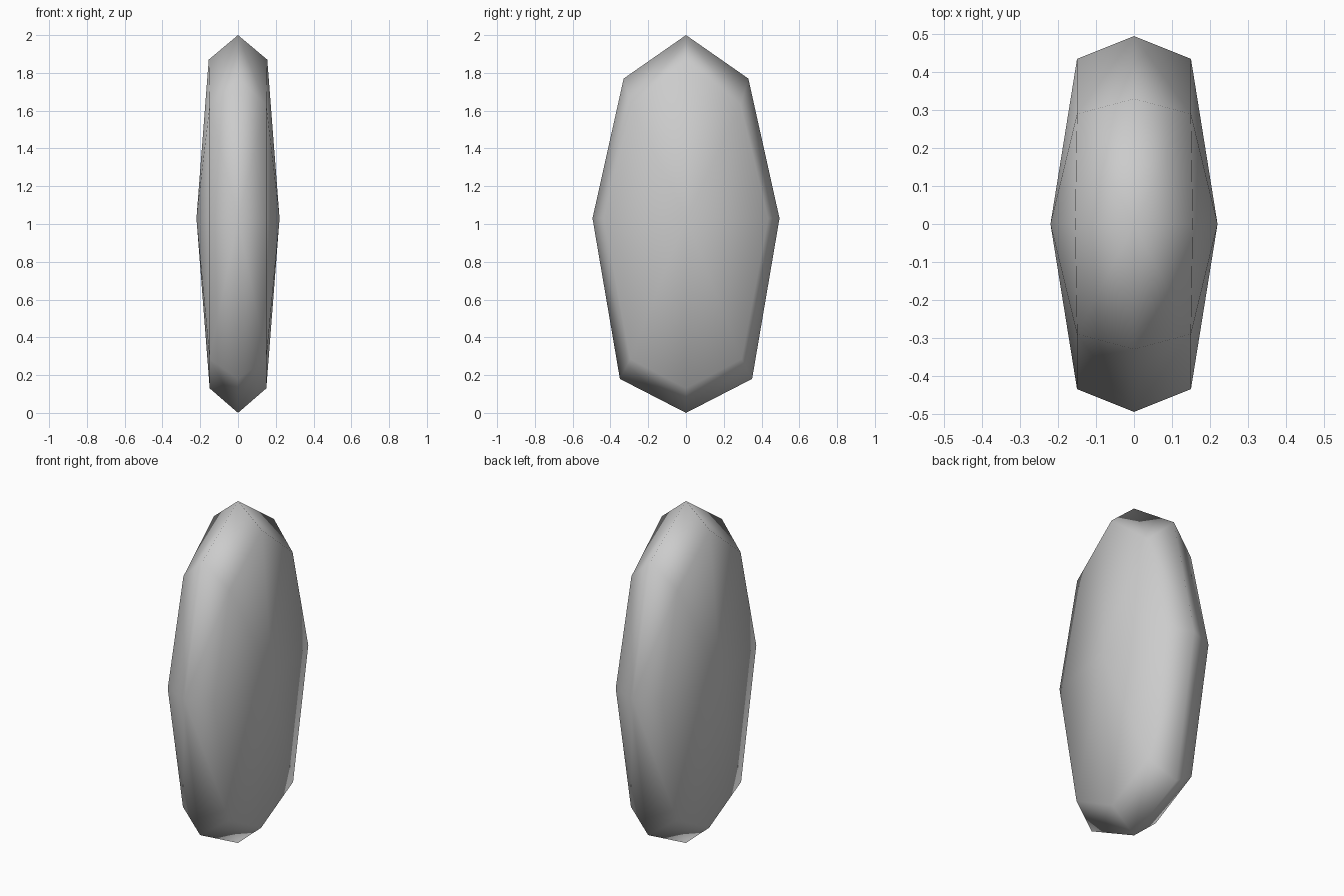
import bpy
import bmesh
from itertools import permutations, product

# Remove the default cube
default_cube = bpy.data.objects.get("Cube")
if default_cube:
    bpy.data.objects.remove(default_cube, do_unlink=True)

# Half widths and heights of the stone for each kind of point:
# (side in x, side in y, level in z) -> (x, y, z)
SHAPE = {
    (0, 0, 1): (0, 0, 2.0),
    (1, 0, 1): (0.155, 0, 1.87),
    (0, 1, 1): (0, 0.33, 1.77),
    (1, 1, 1): (0.15, 0.29, 1.63),
    (1, 0, 0): (0.22, 0, 1.03),
    (0, 1, 0): (0, 0.495, 1.03),
    (1, 1, 0): (0.15, 0.435, 1.03),
    (1, 1, -1): (0.15, 0.295, 0.285),
    (0, 1, -1): (0, 0.35, 0.18),
    (1, 0, -1): (0.15, 0, 0.13),
    (0, 0, -1): (0, 0, 0),
}


def place(key):
    """Mirror a shape point into the octant given by the signs of the key."""
    sx, sy, sz = key
    x, y, z = SHAPE[abs(sx), abs(sy), sz]
    return (sx * x, sy * y, z)


# Stone body: one vertex per sign combination
bm = bmesh.new()
verts = {key: bm.verts.new(place(key))
         for key in product((-1, 0, 1), repeat=3) if any(key)}

# Six triangles per octant: side centre, edge middle, corner
for corner in product((-1, 1), repeat=3):
    for a, b, c in permutations(range(3)):
        centre = tuple(s if i == a else 0 for i, s in enumerate(corner))
        middle = tuple(s if i != c else 0 for i, s in enumerate(corner))
        bm.faces.new((verts[centre], verts[middle], verts[corner]))
bmesh.ops.recalc_face_normals(bm, faces=bm.faces)
for face in bm.faces:
    face.smooth = True

mesh = bpy.data.meshes.new("stone")
bm.to_mesh(mesh)
bm.free()
stone = bpy.data.objects.new("stone", mesh)
bpy.context.collection.objects.link(stone)

# Plain grey material
grey = bpy.data.materials.new("stone grey")
grey.use_nodes = True
color = (0.6, 0.6, 0.6, 1)
grey.diffuse_color = color
grey.node_tree.nodes["Principled BSDF"].inputs["Base Color"].default_value = color
mesh.materials.append(grey)
